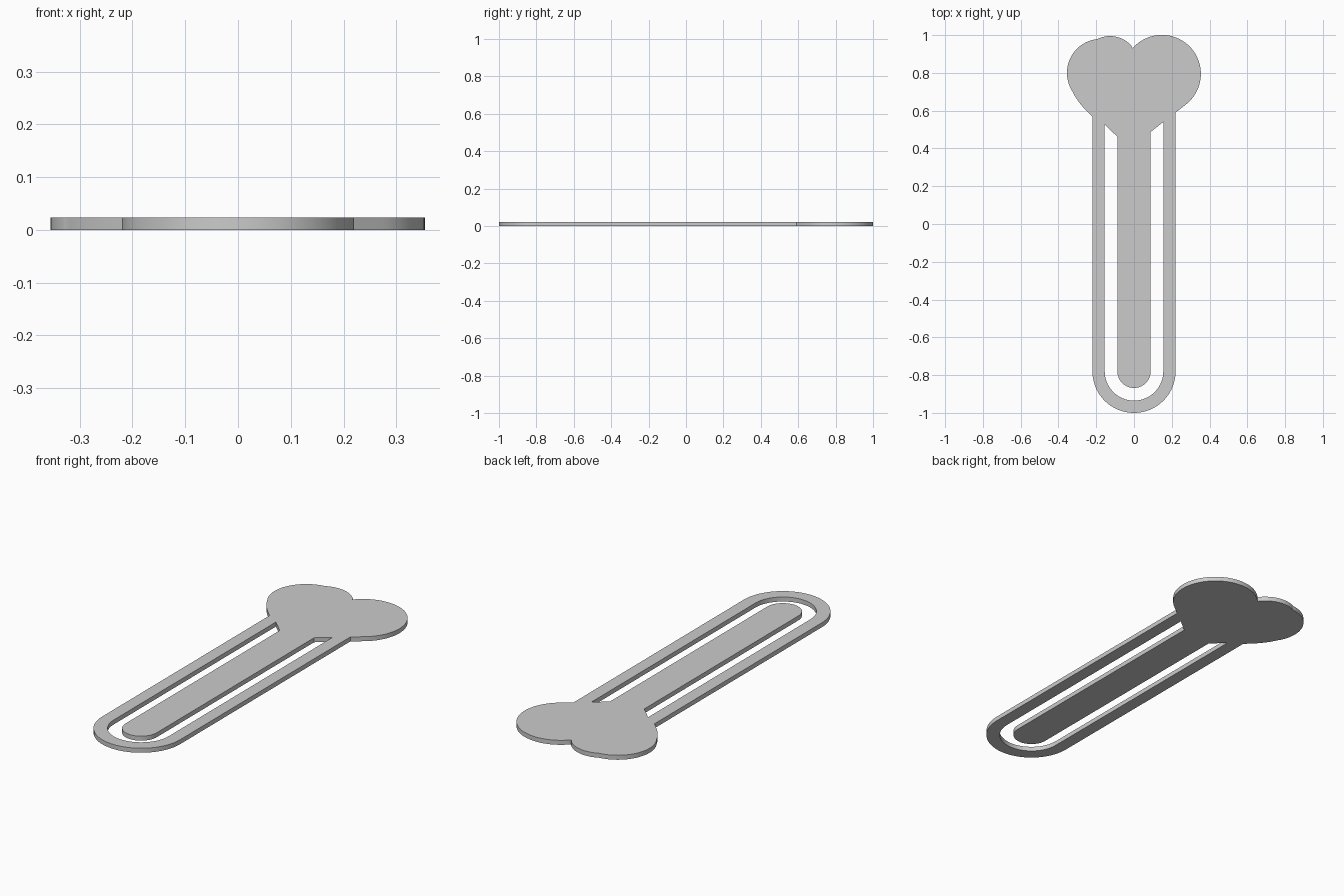
import bpy
from math import sin, cos, radians
from mathutils import Vector

old = bpy.data.objects.get("Cube")
if old:
    bpy.data.objects.remove(old, do_unlink=True)

THICK = 0.023
END_Y = -0.78      # centre of the rounded ends
OUTER, INNER, TONGUE = 0.22, 0.155, 0.088


def arc(cx, cy, r, start, end, steps=32):
    """Points on a circle from start to end, in degrees."""
    angles = [radians(start + (end - start) * i / steps) for i in range(steps + 1)]
    return [(cx + r * cos(a), cy + r * sin(a)) for a in angles]


def bend(a, b, c, steps=8):
    """Soft curve from a to c, pulled towards b."""
    a, b, c = Vector(a), Vector(b), Vector(c)
    ts = [i / steps for i in range(steps + 1)]
    return [tuple(a * (1 - t) ** 2 + b * 2 * t * (1 - t) + c * t * t) for t in ts]


# Outer edge: rounded frame end, right lobe, small bump, left lobe
outline = (
    arc(0, END_Y, OUTER, 180, 360, 48)
    + [(OUTER, 0.59)]
    + arc(0.148, 0.795, 0.206, -52, 139, 56)
    + arc(-0.127, 0.845, 0.15, 40, 117, 20)
    + arc(-0.175, 0.8, 0.18, 97, 212, 32)
    + bend((-0.327, 0.704), (-0.295, 0.635), (-OUTER, 0.569))
)

# U-shaped slot that frees the tongue from the frame
slot = (
    [(-INNER, 0.526)]
    + arc(0, END_Y, INNER, 180, 360, 40)
    + [(INNER, 0.54), (TONGUE, 0.487)]
    + arc(0, END_Y, TONGUE, 360, 180, 32)
    + [(-TONGUE, 0.462)]
)

# Filled flat profile, extruded to a thin plate
curve = bpy.data.curves.new("bookmark_clip", "CURVE")
curve.dimensions = "2D"
curve.fill_mode = "BOTH"
curve.extrude = THICK / 2
for points in (outline, slot):
    spline = curve.splines.new("POLY")
    spline.points.add(len(points) - 1)
    for p, (x, y) in zip(spline.points, points):
        p.co = (x, y, 0, 1)
    spline.use_cyclic_u = True

clip = bpy.data.objects.new("bookmark_clip", curve)
clip.location.z = THICK / 2
bpy.context.collection.objects.link(clip)
bpy.ops.object.select_all(action="DESELECT")
clip.select_set(True)
bpy.context.view_layer.objects.active = clip
bpy.ops.object.convert(target="MESH")
clip = bpy.context.object

# Plain grey material
grey = bpy.data.materials.new("light_grey")
grey.use_nodes = True
colour = (0.6, 0.6, 0.6, 1)
grey.diffuse_color = colour
grey.node_tree.nodes["Principled BSDF"].inputs["Base Color"].default_value = colour
clip.data.materials.clear()
clip.data.materials.append(grey)

# Weld the rim to both faces, then smooth the curved walls
bpy.ops.object.mode_set(mode="EDIT")
bpy.ops.mesh.select_all(action="SELECT")
bpy.ops.mesh.remove_doubles(threshold=0.0005)
bpy.ops.mesh.normals_make_consistent(inside=False)
bpy.ops.object.mode_set(mode="OBJECT")
bpy.ops.object.shade_smooth_by_angle(angle=radians(30))
